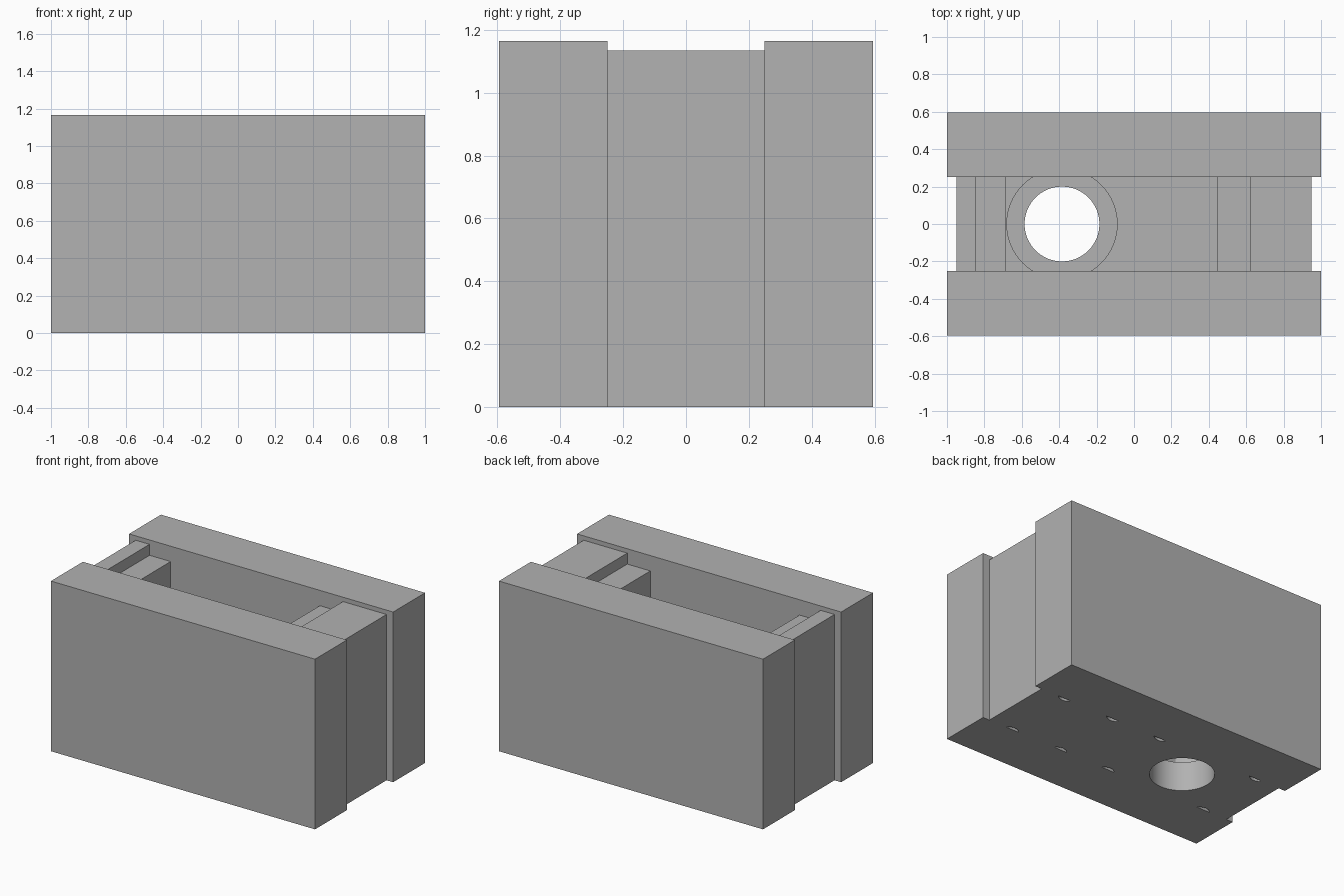
import bpy
import bmesh

cube = bpy.data.objects.get("Cube")
if cube:
    bpy.data.objects.remove(cube, do_unlink=True)

grey = bpy.data.materials.new("plain grey")
grey.use_nodes = True
colour = (0.445, 0.445, 0.445, 1)
grey.diffuse_color = colour
grey.node_tree.nodes["Principled BSDF"].inputs["Base Color"].default_value = colour

CHANNEL = 0.25      # half width of the middle body
DEPTH = 0.595       # half depth of the whole block
TOP = 1.165
HOLE_X = -0.385


def extrude_profile(name, profile, y0, y1):
    """Extrude an (x, z) outline from y0 to y1."""
    bm = bmesh.new()
    face = bm.faces.new([bm.verts.new((x, y0, z)) for x, z in profile])
    ext = bmesh.ops.extrude_face_region(bm, geom=[face])
    verts = [v for v in ext["geom"] if isinstance(v, bmesh.types.BMVert)]
    bmesh.ops.translate(bm, verts=verts, vec=(0, y1 - y0, 0))
    bmesh.ops.recalc_face_normals(bm, faces=bm.faces)
    mesh = bpy.data.meshes.new(name)
    bm.to_mesh(mesh)
    bm.free()
    mesh.materials.append(grey)
    obj = bpy.data.objects.new(name, mesh)
    bpy.context.collection.objects.link(obj)
    return obj


def drill(obj, x, y, radius, z0, z1, sides=64):
    """Cut a vertical round hole and remove the cutter."""
    bpy.ops.mesh.primitive_cylinder_add(
        vertices=sides, radius=radius, depth=z1 - z0, location=(x, y, (z0 + z1) / 2))
    cutter = bpy.context.object
    cutter.hide_render = True
    cutter.data.materials.append(grey)
    mod = obj.modifiers.new("hole", "BOOLEAN")
    mod.operation = "DIFFERENCE"
    mod.solver = "EXACT"
    mod.object = cutter
    bpy.context.view_layer.objects.active = obj
    bpy.ops.object.modifier_apply(modifier=mod.name)
    bpy.data.objects.remove(cutter, do_unlink=True)


# Tall cheek plates at the front and back
cheek = [(-1, 0), (1, 0), (1, TOP), (-1, TOP)]
extrude_profile("front_wall", cheek, -DEPTH, -CHANNEL)
extrude_profile("back_wall", cheek, CHANNEL, DEPTH)

# Middle body: floor, stepped ledges and end blocks in one outline
RIM, LEDGE, FLOOR = 1.135, 1.06, 0.3
body = extrude_profile("stepped_channel", [
    (-0.95, 0), (0.95, 0), (0.95, RIM), (0.62, RIM), (0.62, LEDGE), (0.445, LEDGE),
    (0.445, FLOOR), (-0.685, FLOOR), (-0.685, LEDGE), (-0.845, LEDGE),
    (-0.845, RIM), (-0.95, RIM)], -CHANNEL, CHANNEL)

# Through hole with a wide counterbore in the floor
drill(body, HOLE_X, 0, 0.295, 0.2, 0.5)
drill(body, HOLE_X, 0, 0.2, -0.1, 0.5)

# Shallow slivers of blind holes along the underside seams
for x in (-0.765, 0, 0.38, 0.765):
    for side in (-1, 1):
        drill(body, x, side * 0.285, 0.06, -0.1, 0.12, 32)

bpy.ops.object.select_all(action="DESELECT")
body.select_set(True)
bpy.context.view_layer.objects.active = body
bpy.ops.object.shade_smooth_by_angle()
